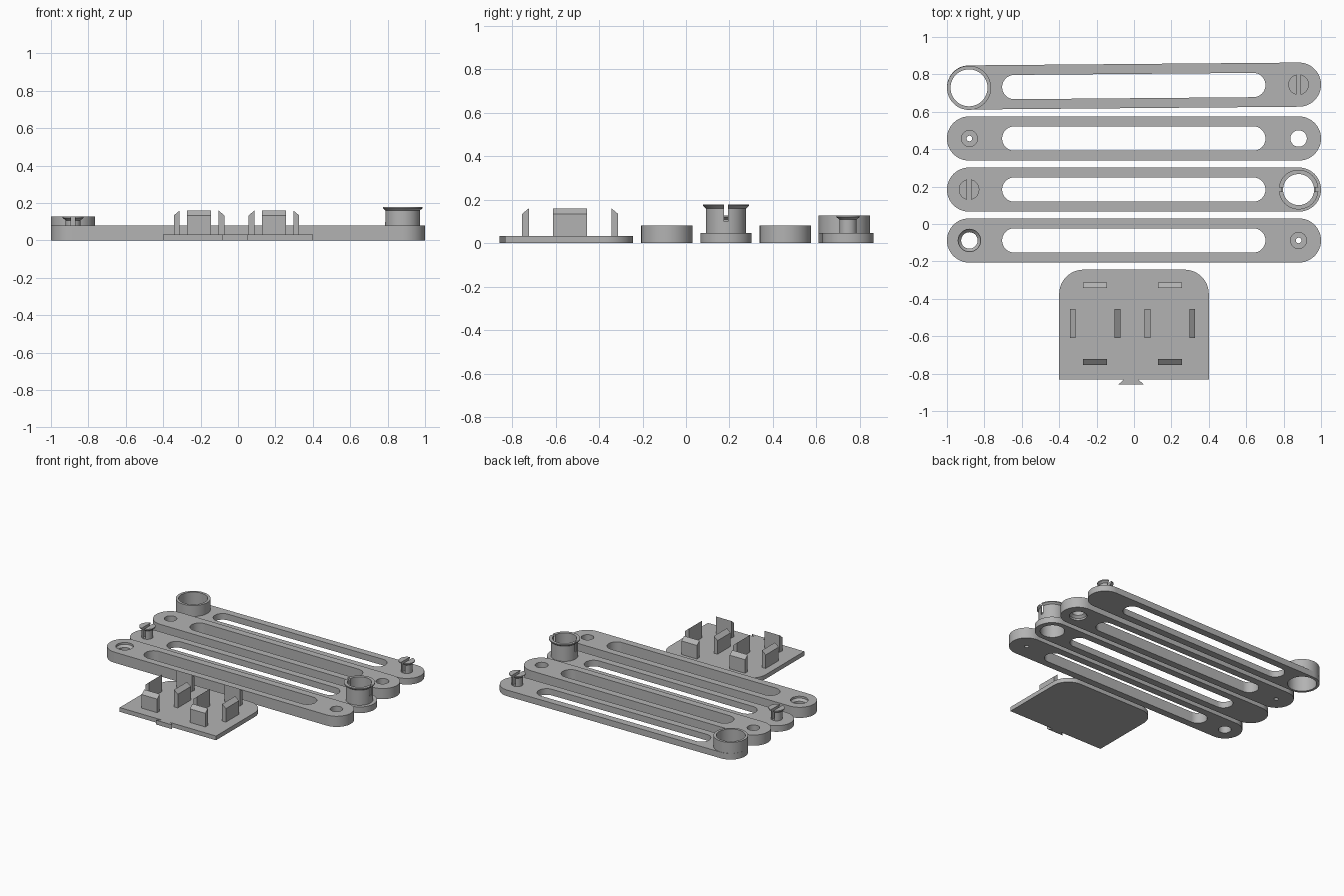
import bpy, bmesh, math

if "Cube" in bpy.data.objects:
    bpy.data.objects.remove(bpy.data.objects["Cube"])

grey = bpy.data.materials.new("plain_grey")
grey.diffuse_color = (0.45, 0.45, 0.45, 1)
grey.use_nodes = True
grey.node_tree.nodes["Principled BSDF"].inputs["Base Color"].default_value = grey.diffuse_color
SEG = 48


def make(name, bm):
    bmesh.ops.recalc_face_normals(bm, faces=bm.faces)
    me = bpy.data.meshes.new(name)
    bm.to_mesh(me)
    bm.free()
    me.materials.append(grey)
    ob = bpy.data.objects.new(name, me)
    bpy.context.collection.objects.link(ob)
    return ob


def prism(name, outline, z0, z1):
    """Extrude a closed xy outline from z0 to z1."""
    bm = bmesh.new()
    face = bm.faces.new([bm.verts.new((x, y, z0)) for x, y in outline])
    ext = bmesh.ops.extrude_face_region(bm, geom=[face])
    top = [v for v in ext["geom"] if isinstance(v, bmesh.types.BMVert)]
    bmesh.ops.translate(bm, verts=top, vec=(0, 0, z1 - z0))
    return make(name, bm)


def lathe(name, x, y, profile, closed=False):
    """Revolve (radius, z) points round a vertical axis; open profiles get caps."""
    bm = bmesh.new()
    rings = [[bm.verts.new((x + r * math.cos(2 * math.pi * i / SEG),
                            y + r * math.sin(2 * math.pi * i / SEG), z))
              for i in range(SEG)] for r, z in profile]
    pairs = list(zip(rings, rings[1:]))
    if closed:
        pairs.append((rings[-1], rings[0]))
    else:
        bm.faces.new(rings[0])
        bm.faces.new(rings[-1])
    for a, b in pairs:
        for i in range(SEG):
            j = (i + 1) % SEG
            bm.faces.new((a[i], a[j], b[j], b[i]))
    return make(name, bm)


def box(name, x0, x1, y0, y1, z0, z1):
    return prism(name, [(x0, y0), (x1, y0), (x1, y1), (x0, y1)], z0, z1)


def combine(ob, tool, op="DIFFERENCE"):
    mod = ob.modifiers.new("cut", "BOOLEAN")
    mod.operation, mod.solver, mod.object = op, "EXACT", tool
    bpy.context.view_layer.objects.active = ob
    bpy.ops.object.modifier_apply(modifier=mod.name)
    bpy.data.objects.remove(tool)


def stadium(xa, ya, xb, yb, r, n=24):
    """Outline with two rounded ends."""
    t = math.atan2(yb - ya, xb - xa) - math.pi / 2
    arc = [math.pi * i / n for i in range(n + 1)]
    return ([(xb + r * math.cos(t + a), yb + r * math.sin(t + a)) for a in arc] +
            [(xa - r * math.cos(t + a), ya - r * math.sin(t + a)) for a in arc])


END, R = 0.882, 0.118


def slotted_bar(name, ya, yb, height):
    ob = prism(name, stadium(-END, ya, END, yb, R), 0, height)
    mid, k = (ya + yb) / 2, (yb - ya) / (2 * END)
    slot = stadium(-0.64, mid - 0.64 * k, 0.638, mid + 0.638 * k, 0.065)
    combine(ob, prism("slot", slot, -0.1, 0.3))
    return ob


def bore(ob, x, y, profile):
    combine(ob, lathe("bore", x, y, profile))


def snap_pin(name, x, y):
    """Split pin with a flared head."""
    pin = lathe(name, x, y, [(0.04, 0.046), (0.04, 0.108), (0.055, 0.12), (0.055, 0.128)])
    combine(pin, box("split", x - 0.011, x + 0.011, y - 0.1, y + 0.1, 0.05, 0.3))


# Thin bar with a tall collar on the left and a pin on the right
back_bar = slotted_bar("back_bar", 0.730, 0.745, 0.046)
combine(back_bar, lathe("collar", -END, 0.728, [(R, 0), (R, 0.128)]), "UNION")
bore(back_bar, -END, 0.728, [(0.099, -0.1), (0.099, 0.3)])
snap_pin("back_pin", 0.88, 0.745)

# Thin bar with a pin on the left and a snap collar on the right
thin_bar = slotted_bar("thin_bar", 0.184, 0.184, 0.046)
bore(thin_bar, 0.88, 0.184, [(0.083, -0.1), (0.083, 0.3)])
snap_pin("thin_bar_pin", -END, 0.184)
collar = lathe("snap_collar", 0.88, 0.184,
               [(0.083, 0.046), (0.093, 0.046), (0.093, 0.16), (0.106, 0.172),
                (0.106, 0.178), (0.083, 0.178)], closed=True)
combine(collar, box("split", 0.7, 1.1, 0.174, 0.194, 0.1, 0.3))

# Thick bars: stepped pocket at one end, countersunk through hole at the other
for name, y, side, sink_top in (("thick_bar_back", 0.457, -1, False),
                                ("thick_bar_front", -0.088, 1, True)):
    bar = slotted_bar(name, y, y, 0.08)
    bore(bar, side * 0.88, y, [(0.015, -0.1), (0.015, 0.03), (0.043, 0.03), (0.043, 0.2)])
    if sink_top:
        hole = [(0.044, -0.1), (0.044, 0.05), (0.06, 0.066), (0.06, 0.2)]
    else:
        hole = [(0.06, -0.1), (0.06, 0.014), (0.044, 0.03), (0.044, 0.2)]
    bore(bar, -side * 0.88, y, hole)

# Base plate with rounded back corners and a dovetail tab in front
outline = [(-0.4, -0.832), (-0.055, -0.832), (-0.082, -0.857), (0.052, -0.857),
           (0.022, -0.832), (0.4, -0.832)]
for cx, start in ((0.27, 0), (-0.27, math.pi / 2)):
    for i in range(13):
        a = start + math.pi / 2 * i / 12
        outline.append((cx + 0.13 * math.cos(a), -0.374 + 0.13 * math.sin(a)))
prism("base_plate", outline, 0, 0.032)


def clip(name, cx, cy, dx, dy, dist, width):
    """Upright tongue whose top slopes down on the outward side (dx, dy)."""
    bm = bmesh.new()
    section = [(dist, 0.03), (dist + 0.031, 0.03), (dist + 0.031, 0.134), (dist, 0.16)]
    ends = [[bm.verts.new((cx + dx * d - dy * s, cy + dy * d + dx * s, z))
             for d, z in section] for s in (-width / 2, width / 2)]
    for e in ends:
        bm.faces.new(e)
    for i in range(4):
        j = (i + 1) % 4
        bm.faces.new((ends[0][i], ends[0][j], ends[1][j], ends[1][i]))
    make(name, bm)


# Two sets of four clips
for label, cx in (("left", -0.208), ("right", 0.192)):
    for s in (-1, 1):
        clip(label + "_side_clip", cx, -0.533, s, 0, 0.104, 0.155)
        clip(label + "_end_clip", cx, -0.533, 0, s, 0.19, 0.128)

# Smooth the round walls, keep the edges crisp
for ob in bpy.data.objects:
    ob.select_set(True)
bpy.context.view_layer.objects.active = bpy.data.objects["base_plate"]
bpy.ops.object.shade_smooth_by_angle(angle=math.radians(30))
